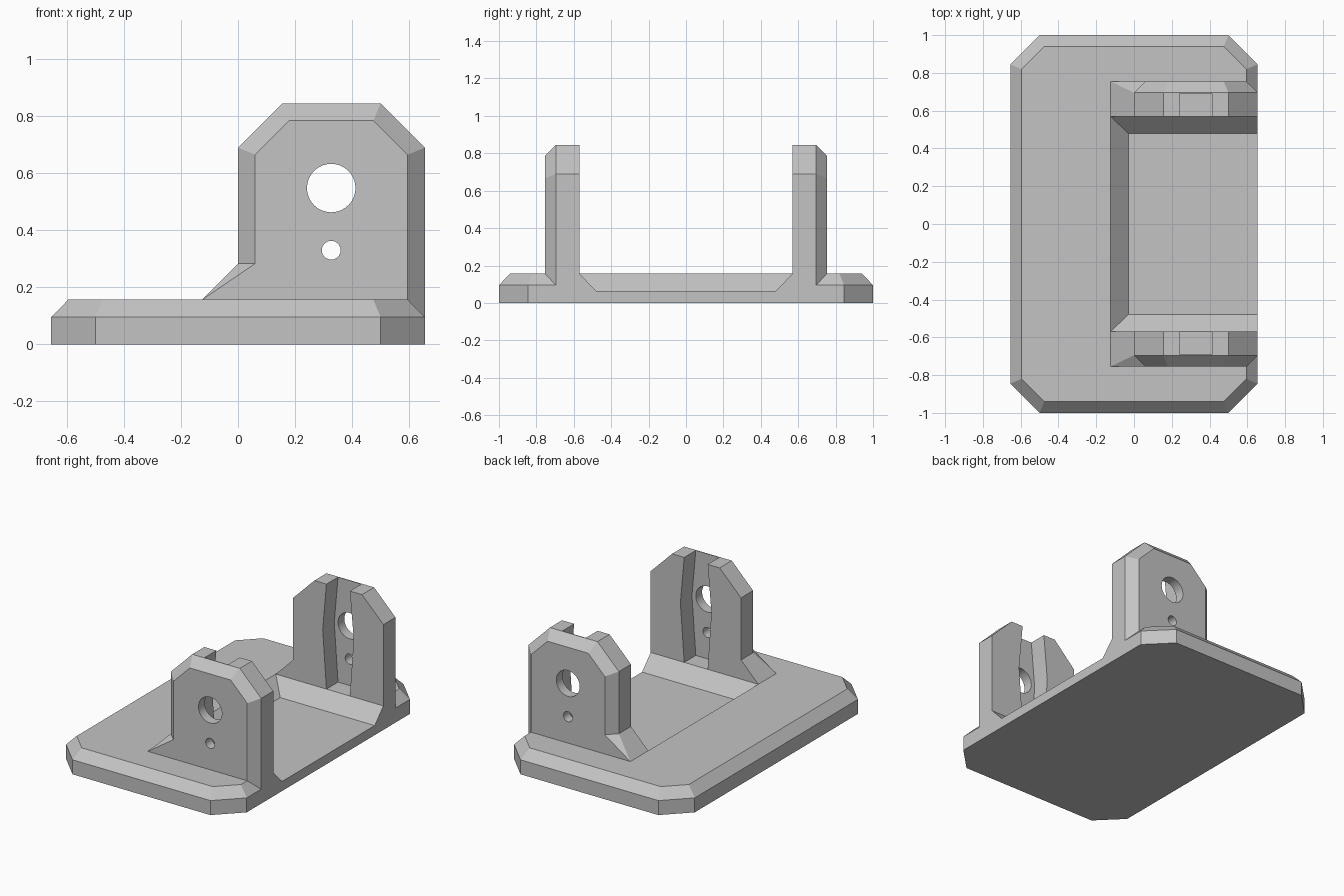
import bpy, bmesh, math
from mathutils import Matrix

if "Cube" in bpy.data.objects:
    bpy.data.objects.remove(bpy.data.objects["Cube"])

grey = bpy.data.materials.new("plain grey")
grey.diffuse_color = (0.55, 0.55, 0.55, 1)
grey.use_nodes = True
grey.node_tree.nodes["Principled BSDF"].inputs["Base Color"].default_value = grey.diffuse_color


def finish(name, bm):
    bmesh.ops.recalc_face_normals(bm, faces=bm.faces)
    me = bpy.data.meshes.new(name)
    bm.to_mesh(me)
    bm.free()
    me.materials.append(grey)
    ob = bpy.data.objects.new(name, me)
    bpy.context.collection.objects.link(ob)
    return ob


def loft(name, rings):
    """Closed solid through rings of equal point count."""
    bm = bmesh.new()
    vr = [[bm.verts.new(p) for p in r] for r in rings]
    n = len(vr[0])
    for r, s in zip(vr, vr[1:]):
        for i in range(n):
            j = (i + 1) % n
            bm.faces.new((r[i], r[j], s[i]))
            bm.faces.new((r[j], s[j], s[i]))
    bm.faces.new(vr[0])
    bm.faces.new(vr[-1])
    return finish(name, bm)


def boolean(ob, other, op):
    m = ob.modifiers.new("bool", 'BOOLEAN')
    m.operation, m.solver, m.object = op, 'EXACT', other
    bpy.context.view_layer.objects.active = ob
    bpy.ops.object.modifier_apply(modifier=m.name)
    bpy.data.objects.remove(other)


def octagon(x, y, c, z):
    pts = [(x, y - c), (x - c, y), (c - x, y), (-x, y - c),
           (-x, c - y), (c - x, -y), (x - c, -y), (x, c - y)]
    return [(a, b, z) for a, b in pts]


def rect(x0, x1, y, z):
    return [(x0, -y, z), (x1, -y, z), (x1, y, z), (x0, y, z)]


# base plate with clipped corners and a bevelled top edge
base = loft("mounting_bracket", [octagon(.655, 1, .155, 0),
                                 octagon(.655, 1, .155, .095),
                                 octagon(.595, .94, .12, .157)])
# square edge between the lugs, then the sloped pocket open to +x
boolean(base, loft("edge_fill", [rect(.4, .655, .65, .05), rect(.4, .655, .65, .157)]), 'UNION')
boolean(base, loft("pocket", [rect(-.03, .8, .48, .063), rect(-.22, .8, .66, .251)]), 'DIFFERENCE')

# upright lug profiles (x, z): full section and bevelled outer face
full = [(-.125, .05), (-.125, .157), (0, .283), (0, .69), (.155, .845),
        (.5, .845), (.655, .69), (.655, .05)]
outer = [(-.125, .05), (-.125, .157), (.06, .283), (.06, .665), (.18, .785),
         (.475, .785), (.595, .665), (.595, .05)]
# inner vertical groove, slightly wider at the large hole
groove = [(.242, .157), (.215, .54), (.242, .845), (.242, .95),
          (.412, .95), (.412, .845), (.44, .54), (.412, .157)]


def at(profile, y):
    return [(x, y, z) for x, z in profile]


for side in (-1, 1):
    lug = loft("lug", [at(full, side * .57), at(full, side * .695), at(outer, side * .755)])
    boolean(lug, loft("groove", [at(groove, side * .5), at(groove, side * .69)]), 'DIFFERENCE')
    # large and small cross holes
    for z, r in ((.548, .085), (.33, .033)):
        bm = bmesh.new()
        bmesh.ops.create_cone(bm, cap_ends=True, segments=40, radius1=r, radius2=r, depth=.4,
                              matrix=Matrix.Translation((.327, side * .66, z))
                              @ Matrix.Rotation(math.pi / 2, 4, 'X'))
        boolean(lug, finish("hole", bm), 'DIFFERENCE')
    boolean(base, lug, 'UNION')

# single material, smooth hole walls, sharp edges elsewhere
base.data.materials.clear()
base.data.materials.append(grey)
for p in base.data.polygons:
    p.material_index = 0
bpy.ops.object.select_all(action='DESELECT')
base.select_set(True)
bpy.context.view_layer.objects.active = base
bpy.ops.object.shade_smooth_by_angle(angle=math.radians(12))
